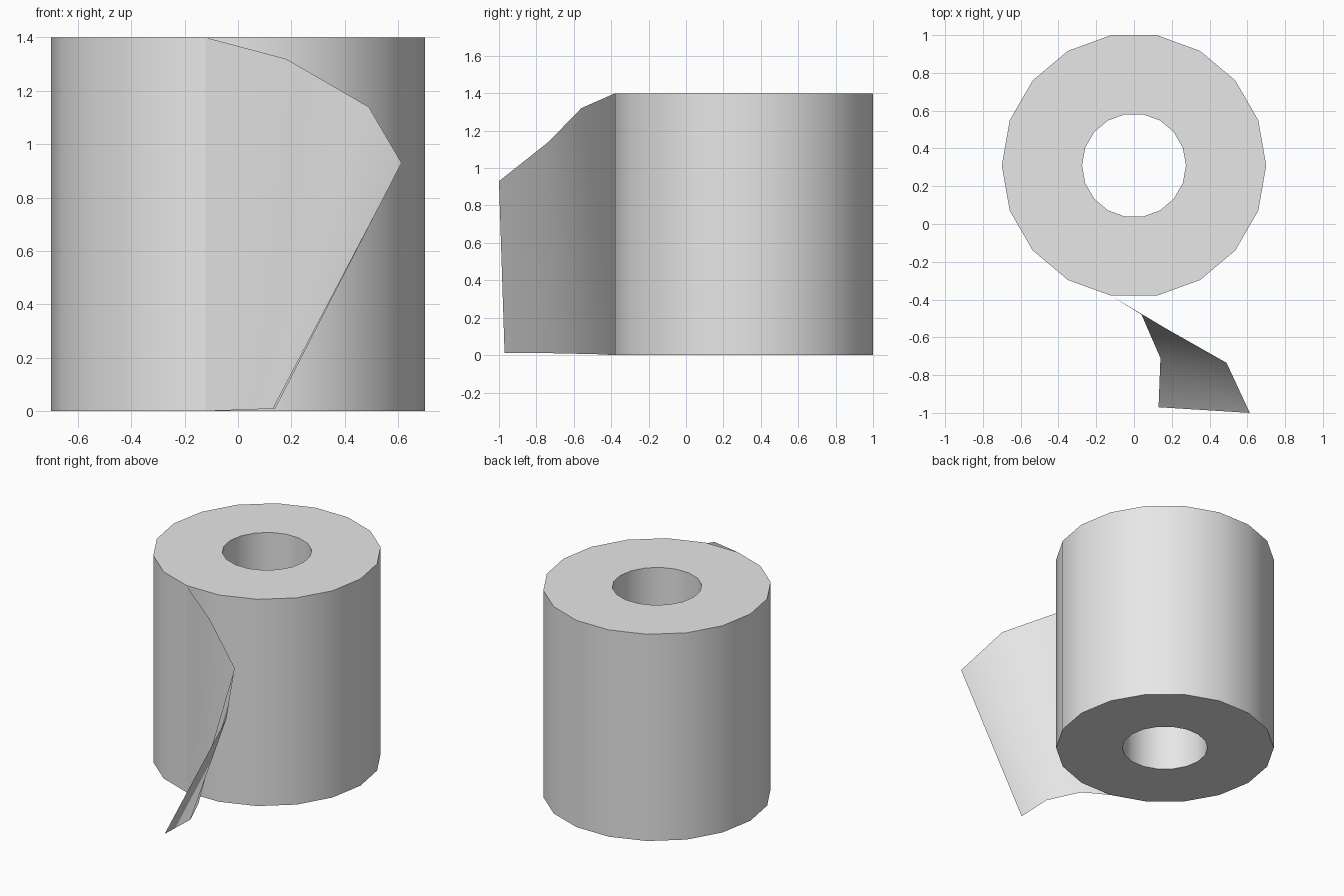
import bpy
import bmesh
from math import cos, sin, tau

if "Cube" in bpy.data.objects:
    bpy.data.objects.remove(bpy.data.objects["Cube"], do_unlink=True)

SIDES, HEIGHT, CENTRE_Y = 18, 1.4, 0.31
OUTER, INNER = 0.70, 0.275

paper = bpy.data.materials.new("white paper")
paper.use_nodes = True
paper.diffuse_color = (0.8, 0.8, 0.8, 1)
paper.node_tree.nodes["Principled BSDF"].inputs["Base Color"].default_value = (0.8, 0.8, 0.8, 1)


def make_object(name, bm):
    mesh = bpy.data.meshes.new(name)
    bm.to_mesh(mesh)
    bm.free()
    mesh.materials.append(paper)
    obj = bpy.data.objects.new(name, mesh)
    bpy.context.collection.objects.link(obj)
    bpy.ops.object.select_all(action="DESELECT")
    obj.select_set(True)
    bpy.context.view_layer.objects.active = obj
    bpy.ops.object.shade_smooth_by_angle(angle=tau / 12)
    return obj


def ring_point(radius, i):
    a = tau * i / SIDES
    return radius * cos(a), CENTRE_Y + radius * sin(a)


# Roll: a rectangular section swept around the open core
bm = bmesh.new()
section = [(OUTER, 0), (OUTER, HEIGHT), (INNER, HEIGHT), (INNER, 0)]
rings = [[bm.verts.new((*ring_point(r, i), z)) for r, z in section] for i in range(SIDES)]
for i in range(SIDES):
    a, b = rings[i], rings[(i + 1) % SIDES]
    for j in range(4):
        k = (j + 1) % 4
        bm.faces.new((a[j], b[j], b[k], a[k]))
bmesh.ops.recalc_face_normals(bm, faces=bm.faces)
make_object("paper_roll", bm)

# Loose sheet: a thin strip between its curling upper and lower edges
start = ring_point(OUTER, 13)
upper = [(*start, HEIGHT), (0.18, -0.56, 1.32), (0.49, -0.735, 1.14), (0.613, -1.0, 0.93)]
lower = [(*start, 0), (0.04, -0.48, 0.005), (0.14, -0.71, 0.01), (0.13, -0.97, 0.01)]
bm = bmesh.new()
top = [bm.verts.new(p) for p in upper]
low = [bm.verts.new(p) for p in lower]
for i in range(len(top) - 1):
    bm.faces.new((low[i], low[i + 1], top[i + 1], top[i]))
make_object("loose_sheet", bm)
